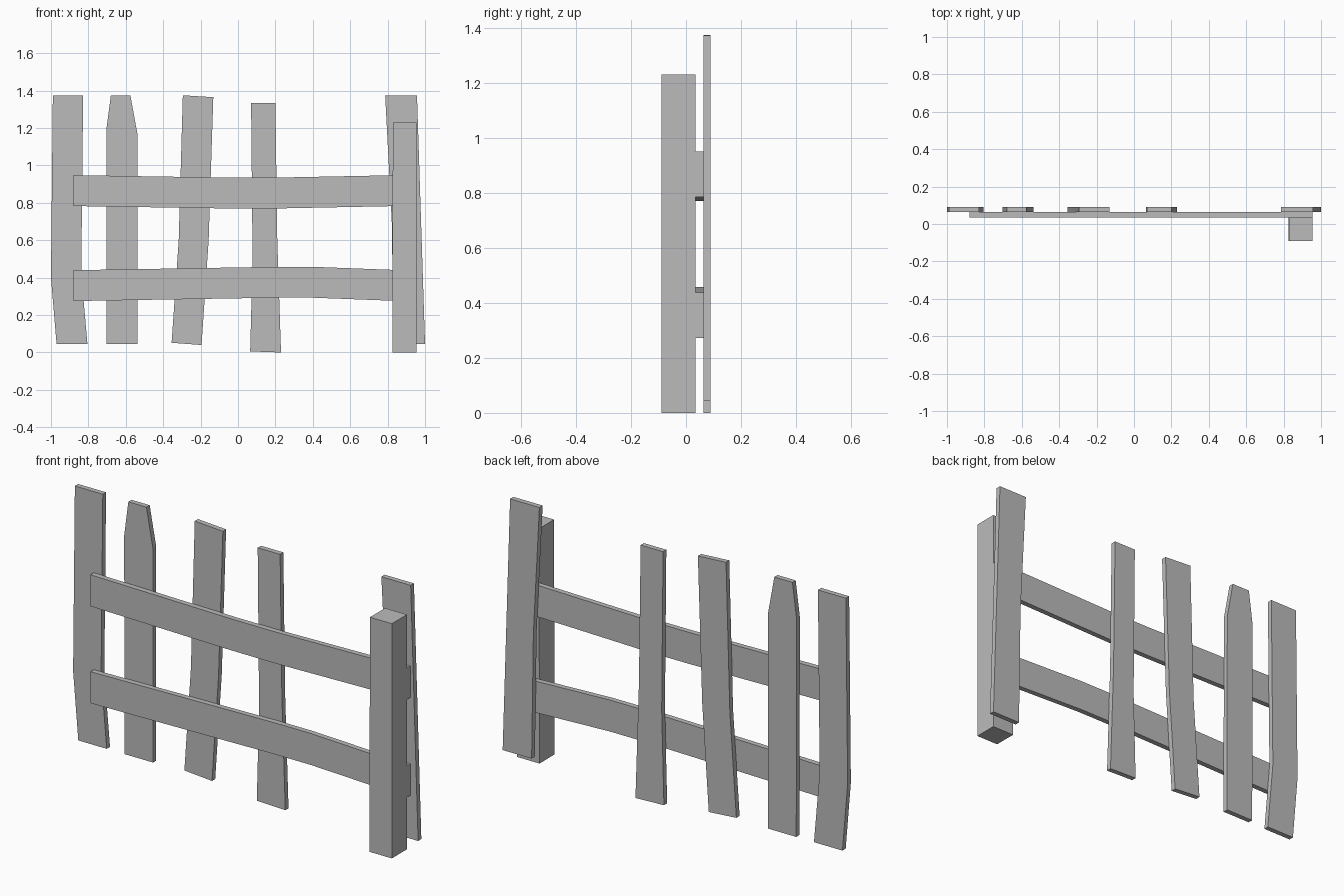
import bpy
import bmesh

cube = bpy.data.objects.get("Cube")
if cube:
    bpy.data.objects.remove(cube)

gray = bpy.data.materials.new("plain_gray")
gray.use_nodes = True
color = (0.5, 0.5, 0.5, 1)
gray.diffuse_color = color
gray.node_tree.nodes["Principled BSDF"].inputs["Base Color"].default_value = color


def board(name, outline, front, back):
    """Extrude a front-facing (x, z) outline from y = front to y = back."""
    bm = bmesh.new()
    face = bm.faces.new([bm.verts.new((x, front, z)) for x, z in outline])
    extruded = bmesh.ops.extrude_face_region(bm, geom=[face])["geom"]
    verts = [v for v in extruded if isinstance(v, bmesh.types.BMVert)]
    bmesh.ops.translate(bm, verts=verts, vec=(0, back - front, 0))
    bmesh.ops.recalc_face_normals(bm, faces=bm.faces)
    mesh = bpy.data.meshes.new(name)
    bm.to_mesh(mesh)
    bm.free()
    mesh.materials.append(gray)
    bpy.context.collection.objects.link(bpy.data.objects.new(name, mesh))


POST_FRONT, POST_BACK, RAIL_BACK, PICKET_BACK = -0.09, 0.035, 0.063, 0.09

# Square post at the left end
board("post", [(0.825, 0), (0.955, 0), (0.955, 1.23), (0.828, 1.23)],
      POST_FRONT, POST_BACK)

# Bent horizontal rails: points along the lower edge, with a constant height
rails = {
    "upper_rail": [(-0.88, 0.783), (-0.05, 0.77), (0.2, 0.77), (0.955, 0.785)],
    "lower_rail": [(-0.88, 0.275), (0.2, 0.293), (0.4, 0.293), (0.955, 0.272)],
}
for name, edge in rails.items():
    top = [(x, z + 0.165) for x, z in reversed(edge)]
    board(name, edge + top, POST_BACK, RAIL_BACK)

# Crooked pickets: outlines from the lower corner, around to the other side
pickets = {
    "picket_far_right": [(-0.97, 0.045), (-0.805, 0.045), (-0.838, 0.42),
                         (-0.828, 1.373), (-0.99, 1.373), (-1, 0.4)],
    "picket_pointed": [(-0.702, 0.045), (-0.537, 0.045), (-0.538, 1.17),
                       (-0.575, 1.373), (-0.68, 1.373), (-0.704, 1.19)],
    "picket_middle": [(-0.355, 0.052), (-0.195, 0.04), (-0.157, 0.6),
                      (-0.132, 1.365), (-0.295, 1.375), (-0.317, 0.6)],
    "picket_narrow": [(0.065, 0.006), (0.23, 0), (0.21, 0.6),
                      (0.2, 1.333), (0.07, 1.333), (0.078, 0.5)],
    "picket_far_left": [(0.832, 0.045), (1, 0.045), (0.982, 0.6),
                        (0.957, 1.373), (0.787, 1.373), (0.822, 0.7)],
}
for name, outline in pickets.items():
    board(name, outline, RAIL_BACK, PICKET_BACK)
